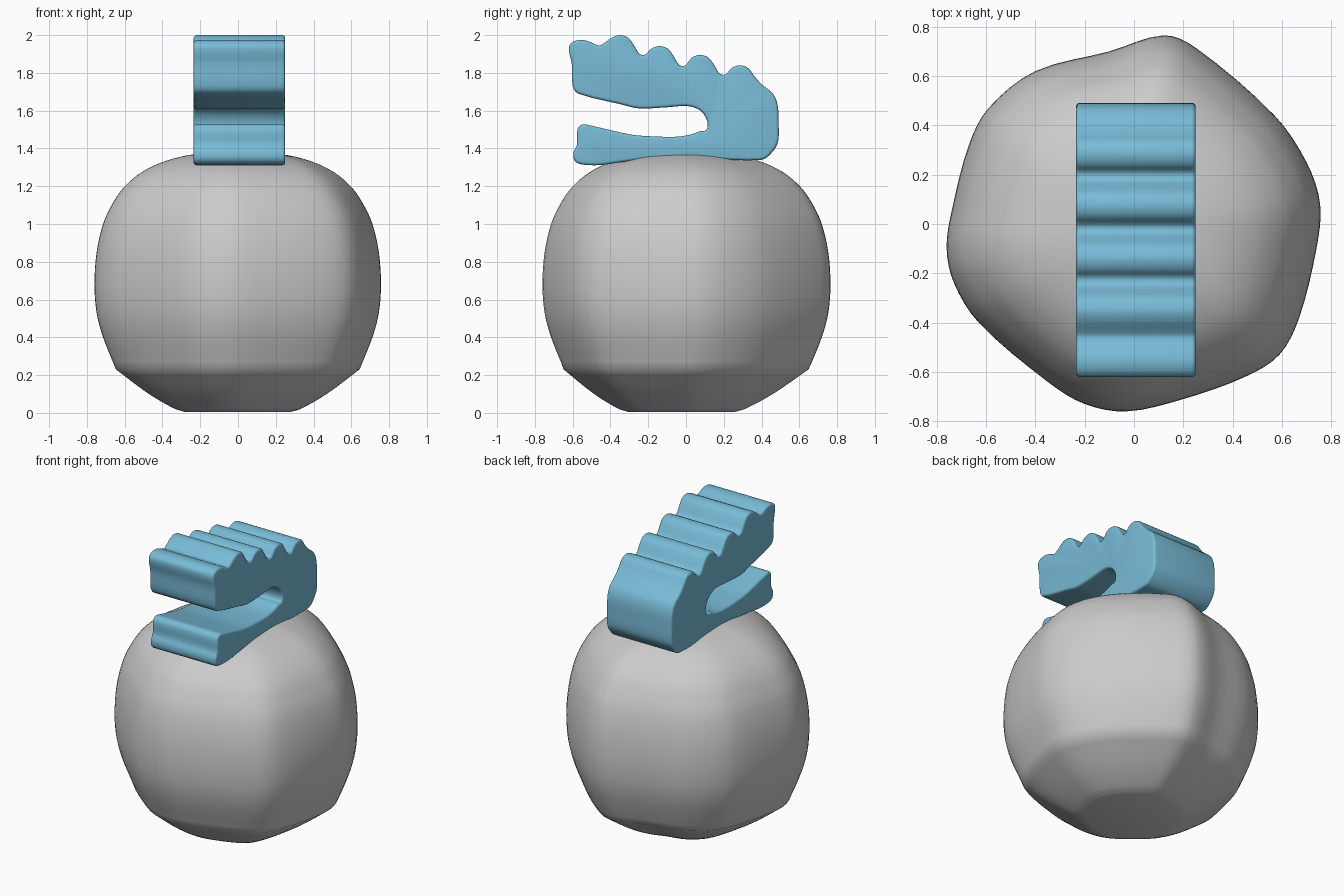
import bpy, bmesh, math
from mathutils import Vector
from mathutils.geometry import interpolate_bezier

if "Cube" in bpy.data.objects:
    bpy.data.objects.remove(bpy.data.objects["Cube"])


def smooth_curve(pts, steps, closed=True):
    """Rounded curve through the points."""
    p = [Vector((a, b, 0)) for a, b in pts]
    n = len(p)
    tan = []
    for i in range(n):
        a = p[i - 1] if closed or i > 0 else p[i]
        b = p[(i + 1) % n] if closed or i < n - 1 else p[i]
        tan.append((b - a).normalized())
    out = []
    for i in range(n if closed else n - 1):
        j = (i + 1) % n
        h = (p[j] - p[i]).length / 3
        out += interpolate_bezier(p[i], p[i] + tan[i] * h, p[j] - tan[j] * h, p[j], steps + 1)[:-1]
    if not closed:
        out.append(p[-1])
    return [(v.x, v.y) for v in out]


def loft(name, rings, angle):
    """Skin closed rings and cap both ends."""
    bm = bmesh.new()
    vr = [[bm.verts.new(c) for c in r] for r in rings]
    n = len(vr[0])
    for a, b in zip(vr, vr[1:]):
        for i in range(n):
            j = (i + 1) % n
            bm.faces.new((a[i], a[j], b[j], b[i]))
    bm.faces.new(vr[0])
    bm.faces.new(vr[-1])
    bmesh.ops.recalc_face_normals(bm, faces=bm.faces)
    me = bpy.data.meshes.new(name)
    bm.to_mesh(me)
    bm.free()
    me.shade_smooth()
    me.set_sharp_from_angle(angle=math.radians(angle))
    ob = bpy.data.objects.new(name, me)
    bpy.context.collection.objects.link(ob)
    return ob


# Rounded stone body: plan outline scaled up a height profile
outline = smooth_curve([
    (.12, .765), (.25, .715), (.57, .44), (.70, .25), (.755, .08), (.74, -.10),
    (.67, -.38), (.59, -.53), (.45, -.62), (.20, -.71), (-.03, -.76), (-.20, -.73),
    (-.35, -.64), (-.63, -.40), (-.73, -.24), (-.76, -.10), (-.74, .05),
    (-.67, .32), (-.59, .47), (-.40, .62), (-.10, .70)], 4)
lower = smooth_curve([(.37, .005), (.45, .025), (.63, .105), (.85, .23)], 4, False)
upper = smooth_curve([(.85, .23), (.94, .40), (.985, .53), (1, .68), (.985, .85), (.94, 1.0),
                      (.88, 1.10), (.80, 1.19), (.67, 1.275), (.50, 1.335),
                      (.30, 1.37), (.08, 1.378)], 4, False)
rings = [[(x * s, y * s - .025 * max(0, .25 - z) / .25, z) for x, y in outline]
         for s, z in lower[:-1] + upper]
loft("stone_body", rings, 35)

# Ridged clip: side profile (y, z) extruded across x with rounded rims
jaw_front = [(-.57, 1.69), (-.60, 1.73), (-.605, 1.85), (-.62, 1.92), (-.61, 1.957),
             (-.56, 1.975), (-.51, 1.965), (-.46, 1.945), (-.43, 1.96)]
ridges = []
for y, z in [(-.35, 2.0), (-.14, 1.942), (.075, 1.895), (.285, 1.84)]:
    ridges += [(y - .045, z - .015), (y, z), (y + .045, z - .015), (y + .075, z - .055)]
    if y < .2:
        ridges += [(y + .105, z - .10), (y + .135, z - .103)]
back_and_foot = [(.40, 1.74), (.46, 1.69), (.485, 1.63), (.49, 1.54), (.49, 1.45),
                 (.475, 1.405), (.425, 1.35), (.38, 1.338), (.20, 1.34), (0, 1.345),
                 (-.20, 1.342), (-.36, 1.325), (-.45, 1.312), (-.55, 1.315),
                 (-.59, 1.335), (-.595, 1.38), (-.577, 1.42), (-.575, 1.50), (-.55, 1.527)]
mouth = [(-.50, 1.52), (-.30, 1.475), (-.20, 1.465), (-.05, 1.462), (.03, 1.475),
         (.075, 1.492), (.105, 1.495), (.115, 1.53), (.095, 1.58), (.06, 1.61),
         (0, 1.625), (-.10, 1.618), (-.25, 1.612), (-.35, 1.635)]
profile = smooth_curve(jaw_front + ridges + back_and_foot + mouth, 3)


def inset(x, d):
    n = len(profile)
    ring = []
    for i, (y, z) in enumerate(profile):
        a, b = profile[i - 1], profile[(i + 1) % n]
        t = Vector((b[0] - a[0], b[1] - a[1])).normalized()
        ring.append((x, y + t.y * d, z - t.x * d))
    return ring


R, X0, X1 = .016, -.235, .25
arc = [(R * (1 - math.sin(k * math.pi / 8)), R * (1 - math.cos(k * math.pi / 8))) for k in range(5)]
start = [inset(X0 + dx, d) for d, dx in reversed([(a, b) for a, b in arc][::-1])]
end = [inset(X1 - dx, d) for d, dx in arc[::-1]]
clip = loft("ridged_clip", start + end, 40)
mat = bpy.data.materials.new("clip_blue")
mat.diffuse_color = (.19, .50, .68, 1)
mat.use_nodes = True
mat.node_tree.nodes["Principled BSDF"].inputs["Base Color"].default_value = mat.diffuse_color
clip.data.materials.append(mat)
